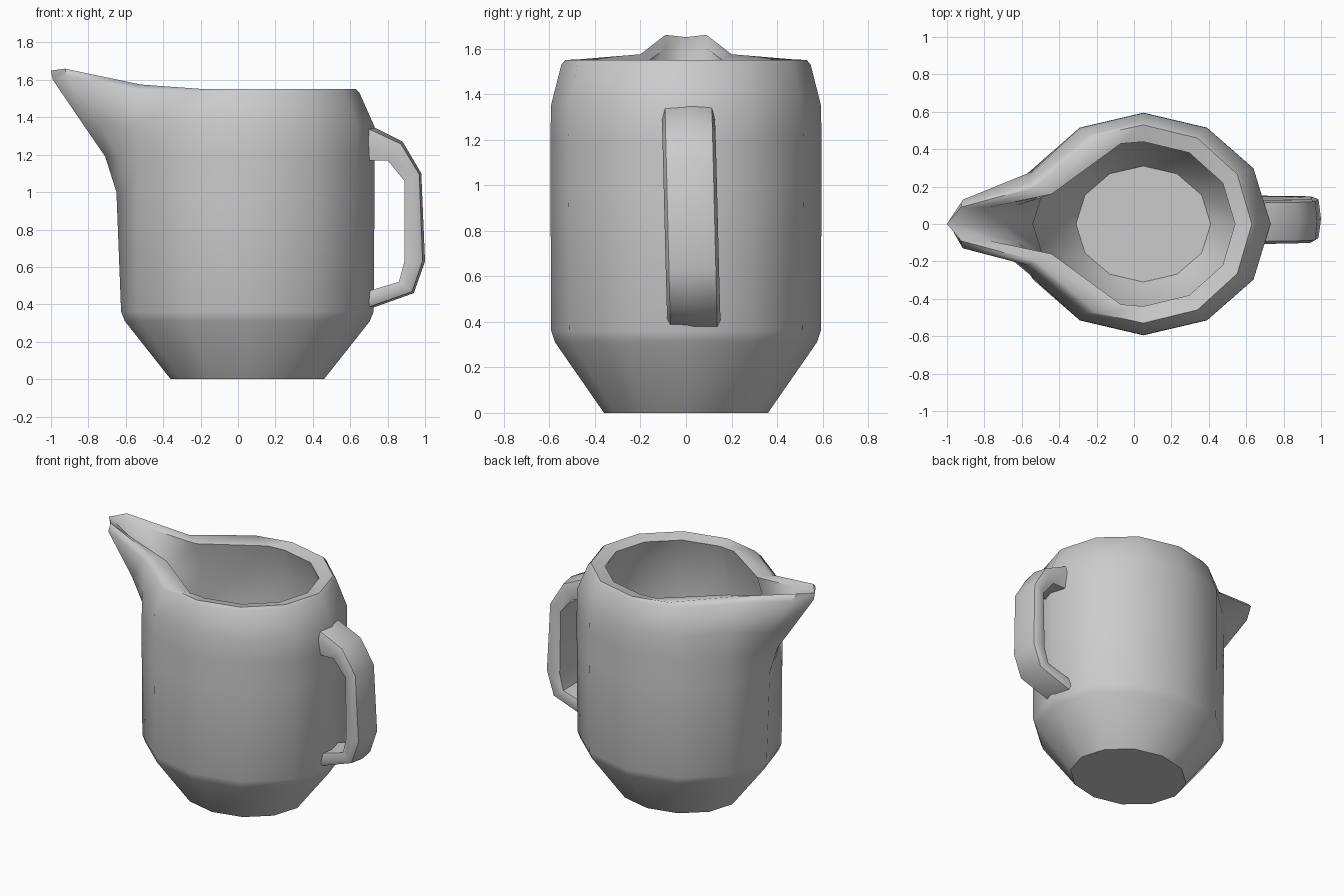
import bpy, bmesh, math

if "Cube" in bpy.data.objects:
    bpy.data.objects.remove(bpy.data.objects["Cube"])

CX = 0.05  # axis of the jug body


def ring(z, rx, ry, changed=None):
    """Closed 14-point ring: a 12-gon plus one extra point per side near the spout."""
    half = [(CX + rx * math.cos(math.radians(a)), ry * math.sin(math.radians(a)), z)
            for a in (0, 30, 60, 90, 120, 150, 180)]
    mid = tuple((a + b) / 2 for a, b in zip(half[5], half[6]))
    half.insert(6, mid)
    for i, p in (changed or {}).items():
        half[i] = p
    return half + [(x, -y, zz) for x, y, zz in half[-2:0:-1]]


def loft(name, rings):
    """Skin a list of closed rings and cap both ends."""
    bm = bmesh.new()
    loops = [[bm.verts.new(p) for p in r] for r in rings]
    n = len(loops[0])
    for a, b in zip(loops, loops[1:]):
        for i in range(n):
            j = (i + 1) % n
            bm.faces.new((a[i], a[j], b[j], b[i]))
    bm.faces.new(loops[0][::-1])
    bm.faces.new(loops[-1])
    bmesh.ops.recalc_face_normals(bm, faces=bm.faces)
    mesh = bpy.data.meshes.new(name)
    bm.to_mesh(mesh)
    bm.free()
    obj = bpy.data.objects.new(name, mesh)
    bpy.context.collection.objects.link(obj)
    bpy.ops.object.select_all(action='DESELECT')
    obj.select_set(True)
    bpy.context.view_layer.objects.active = obj
    bpy.ops.object.shade_smooth_by_angle(angle=math.radians(52))
    return obj


# Jug body: outside wall, spout, rim and inside wall in one skin
# (point 5 = spout root, 6 = spout side, 7 = spout tip)
loft("jug_body", [
    ring(0.0, 0.41, 0.36),
    ring(0.31, 0.655, 0.575),
    ring(0.36, 0.675, 0.592),
    ring(1.0, 0.68, 0.595, {7: (-0.65, 0, 1.0)}),
    ring(1.19, 0.68, 0.595, {6: (-0.64, 0.14, 1.19), 7: (-0.71, 0, 1.19)}),
    ring(1.35, 0.68, 0.593, {5: (-0.545, 0.28, 1.35), 6: (-0.73, 0.13, 1.35),
                             7: (-0.82, 0, 1.35)}),
    ring(1.53, 0.60, 0.547, {5: (-0.57, 0.22, 1.545), 6: (-0.915, 0.13, 1.62),
                             7: (-0.99, 0, 1.60)}),
    ring(1.55, 0.58, 0.53, {4: (-0.2, 0.475, 1.552), 5: (-0.52, 0.2, 1.575),
                            6: (-0.925, 0.09, 1.66), 7: (-1.0, 0, 1.65)}),
    ring(1.53, 0.49, 0.44, {4: (-0.07, 0.43, 1.53), 5: (-0.44, 0.16, 1.55),
                            6: (-0.77, 0.09, 1.60), 7: (-0.94, 0, 1.62)}),
    ring(1.33, 0.58, 0.50, {5: (-0.45, 0.23, 1.33), 6: (-0.62, 0.1, 1.33),
                            7: (-0.70, 0, 1.33)}),
    ring(1.1, 0.59, 0.51),
    ring(0.37, 0.585, 0.505),
    ring(0.08, 0.36, 0.31),
])

# Handle: outer and inner side profiles swept as a six-sided strap
outer = [(0.66, 1.38), (0.73, 1.345), (0.88, 1.27), (0.98, 1.10),
         (1.0, 0.63), (0.94, 0.46), (0.66, 0.36)]
inner = [(0.66, 1.17), (0.72, 1.17), (0.80, 1.17), (0.89, 1.06),
         (0.89, 0.63), (0.86, 0.52), (0.66, 0.46)]


def strap(o, i):
    def at(t, y):
        return (o[0] + (i[0] - o[0]) * t, y, o[1] + (i[1] - o[1]) * t)
    mid = 0.012 + 0.024 * (1.3 - o[1])  # the strap leans slightly sideways
    w = 0.117
    return [at(0, mid), at(0.12, mid + w * 0.88), at(0.4, mid + w),
            at(1, mid + w * 0.85), at(1, mid - w * 0.85),
            at(0.4, mid - w), at(0.12, mid - w * 0.88)]


loft("handle", [strap(o, i) for o, i in zip(outer, inner)])
